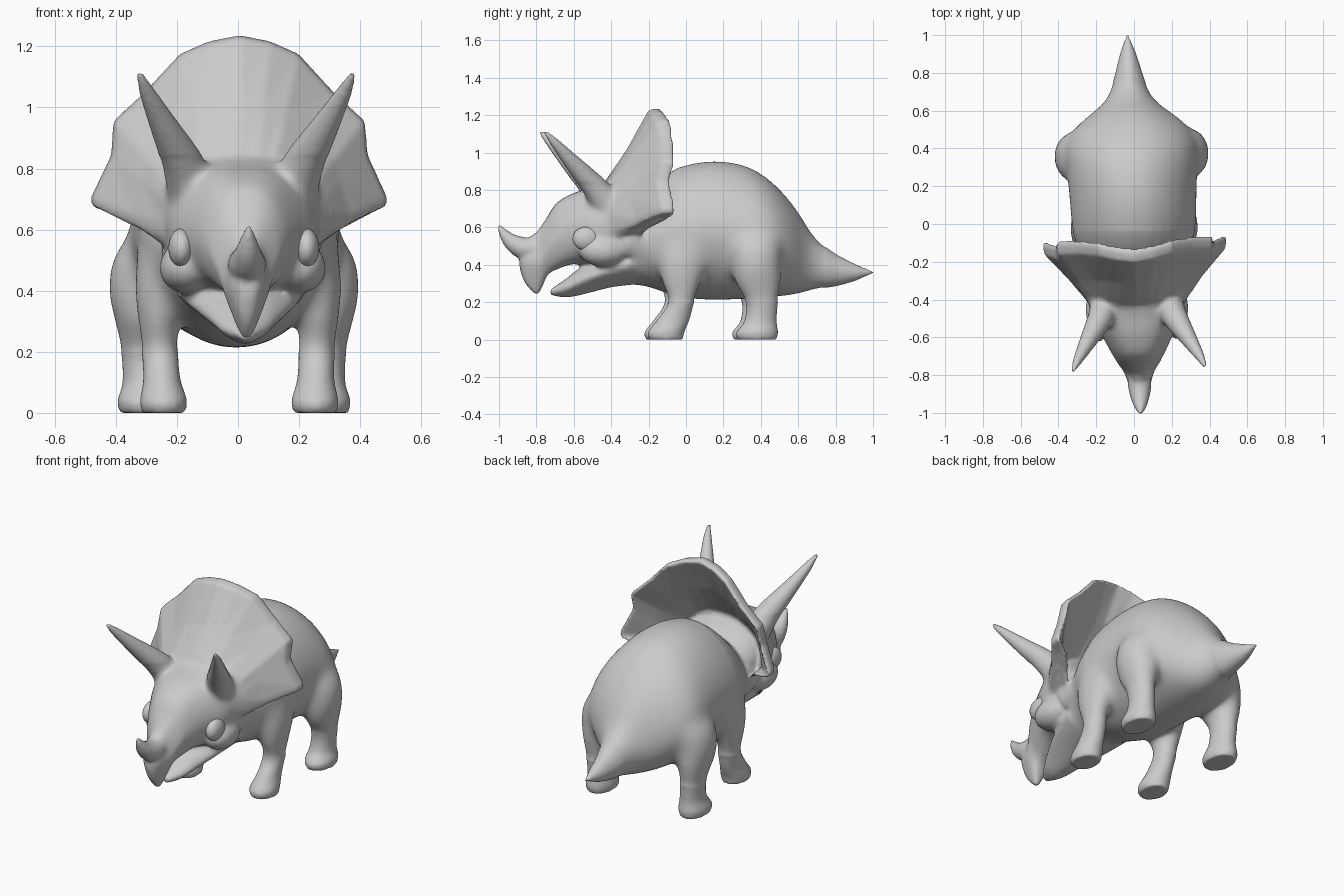
import bpy, bmesh, math
from mathutils import Matrix, Vector

if "Cube" in bpy.data.objects:
    bpy.data.objects.remove(bpy.data.objects["Cube"])

SKIN = bpy.data.materials.new("clay grey")
SKIN.diffuse_color = (0.6, 0.6, 0.6, 1)
SKIN.use_nodes = True
SKIN.node_tree.nodes["Principled BSDF"].inputs["Base Color"].default_value = SKIN.diffuse_color
TURN = Matrix.Rotation(math.radians(2), 4, 'Z')   # whole animal is turned slightly
N = 32


def spline(rows, steps=5):
    """Catmull-Rom interpolation of parameter rows."""
    out = []
    for i in range(len(rows) - 1):
        p = [rows[max(i - 1, 0)], rows[i], rows[i + 1], rows[min(i + 2, len(rows) - 1)]]
        for s in range(steps):
            t = s / steps
            out.append([0.5 * (2 * b + (c - a) * t + (2 * a - 5 * b + 4 * c - d) * t * t
                               + (3 * b - a - 3 * c + d) * t ** 3)
                        for a, b, c, d in zip(*p)])
    return out + [list(rows[-1])]


def skin(bm, rings):
    """Bridge closed rings and cap both ends."""
    vs = [[bm.verts.new(p) for p in r] for r in rings]
    n = len(vs[0])
    new = []
    for a, b in zip(vs, vs[1:]):
        for i in range(n):
            j = (i + 1) % n
            new.append(bm.faces.new((a[i], a[j], b[j], b[i])))
    new.append(bm.faces.new(vs[0][::-1]))
    new.append(bm.faces.new(vs[-1]))
    bmesh.ops.recalc_face_normals(bm, faces=new)


def trunk(bm, rows, power=1.0, ridge=0.0):
    """Loft along y; rows are (y, top, bottom, half width, pinch of underside)."""
    rings = []
    for y, top, bot, w, pinch in spline(rows):
        ring = []
        for k in range(N):
            a = math.tau * (k + .5) / N
            c, s = math.cos(a), math.sin(a)
            x = w * math.copysign(abs(c) ** power, c) * (1 - pinch * max(0, -s) - ridge * max(0, s))
            ring.append((x, y, (top + bot) / 2 + (top - bot) / 2 * s))
        rings.append(ring)
    skin(bm, rings)


def limb(bm, rows, side):
    """Loft upward; rows are (x, y, z, radius x, radius y)."""
    skin(bm, [[(side * (x + rx * math.cos(math.tau * k / N)),
                y + ry * math.sin(math.tau * k / N), z) for k in range(N)]
              for x, y, z, rx, ry in spline(rows)])


def blob(bm, loc, radii):
    m = Matrix.Translation(loc) @ Matrix.Diagonal((*radii, 1))
    bmesh.ops.create_uvsphere(bm, u_segments=28, v_segments=16, radius=1, matrix=m)


def horn(bm, rows):
    """Tapered tube; rows are (x, y, z, radius)."""
    rows = spline(rows)
    pts = [Vector(r[:3]) for r in rows]
    rings = []
    for i, p in enumerate(pts):
        d = pts[min(i + 1, len(pts) - 1)] - pts[max(i - 1, 0)]
        u = d.cross(Vector((1, 0, 0))).normalized()
        v = d.cross(u).normalized()
        rings.append([p + rows[i][3] * (u * math.cos(math.tau * k / 20)
                                        + v * math.sin(math.tau * k / 20)) for k in range(20)])
    skin(bm, rings)


def finish(name, bm):
    me = bpy.data.meshes.new(name)
    bm.to_mesh(me)
    bm.free()
    me.transform(TURN)
    me.materials.append(SKIN)
    for p in me.polygons:
        p.use_smooth = True
    ob = bpy.data.objects.new(name, me)
    bpy.context.collection.objects.link(ob)
    return ob


bm = bmesh.new()
# torso and tail
trunk(bm, [(-.36, .66, .31, .19, 0), (-.2, .80, .28, .27, 0), (-.1, .885, .245, .31, 0),
           (0, .935, .22, .333, .1), (.15, .957, .21, .342, .1), (.3, .937, .215, .35, .1),
           (.4, .89, .22, .352, .1), (.48, .825, .228, .325, .1), (.55, .75, .235, .265, .1),
           (.61, .67, .245, .185, .05), (.66, .59, .258, .13, 0), (.72, .52, .273, .098, 0),
           (.8, .46, .285, .072, 0), (.9, .408, .312, .044, 0), (.97, .378, .342, .018, 0),
           (1.008, .364, .354, .005, 0)], 1, .12)
# upper head with hooked beak
trunk(bm, [(-.89, .47, .38, .03, .2), (-.86, .53, .30, .055, .4), (-.80, .575, .24, .075, .6),
           (-.77, .615, .28, .09, .5), (-.74, .66, .345, .11, .3), (-.69, .735, .375, .14, .15),
           (-.60, .785, .405, .185, .05), (-.5, .815, .40, .235, 0), (-.4, .835, .42, .255, 0),
           (-.3, .74, .48, .24, 0), (-.18, .68, .5, .2, 0)], .7, .1)
# lower jaw
trunk(bm, [(-.725, .27, .238, .025, .3), (-.65, .32, .226, .08, .4), (-.58, .375, .235, .115, .4),
           (-.5, .42, .255, .155, .4), (-.4, .47, .28, .195, .3), (-.28, .52, .295, .22, .2)])
# nose horn
horn(bm, [(0, -.77, .49, .06), (0, -.86, .487, .062), (0, -.93, .52, .046),
          (0, -.975, .568, .027), (0, -1.003, .612, .008)])
for s in (-1, 1):
    # front and rear legs
    limb(bm, [(.248, -.115, 0, .07, .09), (.248, -.115, .04, .077, .098),
              (.252, -.075, .11, .061, .086), (.257, -.035, .2, .06, .07),
              (.262, -.035, .3, .068, .105), (.25, -.02, .42, .09, .14),
              (.215, 0, .55, .105, .155), (.16, 0, .66, .08, .11)], s)
    limb(bm, [(.30, .37, 0, .074, .105), (.30, .37, .04, .082, .112),
              (.298, .388, .1, .067, .087), (.303, .395, .2, .066, .087),
              (.305, .375, .3, .087, .125), (.295, .365, .4, .118, .135),
              (.27, .365, .52, .122, .14), (.2, .37, .64, .09, .11)], s)
    # cheek, neck filling and brow horn
    blob(bm, (s * .185, -.45, .475), (.09, .13, .085))
    blob(bm, (s * .185, -.28, .53), (.075, .14, .1))
    horn(bm, [(s * .165, -.43, .73, .085), (s * .205, -.51, .83, .066), (s * .27, -.62, .95, .044),
              (s * .325, -.715, 1.055, .025), (s * .35, -.768, 1.113, .01)])
# frill: stations of (rim point, base point) from crown to cheek
half = [((0, -.165, 1.228), (0, -.42, .81)), ((.10, -.15, 1.208), (.05, -.42, .81)),
        ((.192, -.125, 1.168), (.10, -.42, .80)), ((.305, -.11, 1.045), (.16, -.42, .77)),
        ((.407, -.11, .95), (.21, -.42, .72)), ((.415, -.135, .84), (.23, -.42, .67)),
        ((.48, -.11, .70), (.23, -.41, .60)), ((.475, -.11, .672), (.23, -.4, .56)),
        ((.41, -.13, .655), (.22, -.39, .53)), ((.31, -.22, .615), (.2, -.36, .50))]
flip = lambda p: (-p[0], p[1], p[2])
stations = [(flip(a), flip(b)) for a, b in half[:0:-1]] + half
rings = []
for rim, base in stations:
    r, b = Vector(rim), Vector(base)
    back = Vector((0, .036, 0))
    mid = b.lerp(r, .5) + Vector((0, .012, 0))
    rings.append([b - back, mid - back, r - back,
                  r + (r - b).normalized() * .012, r + back, mid + back, b + back])
skin(bm, rings)

# fuse everything into one smooth hide
body = finish("body_head_and_frill", bm)
mod = body.modifiers.new("fuse", 'REMESH')
mod.mode = 'VOXEL'
mod.voxel_size = .01
mod = body.modifiers.new("soften", 'SMOOTH')
mod.factor = .5
mod.iterations = 6
bpy.context.view_layer.update()
fused = bpy.data.meshes.new_from_object(body.evaluated_get(bpy.context.evaluated_depsgraph_get()))
body.modifiers.clear()
body.data = fused
# extra blending where legs meet the torso and where face parts meet the skull
bm = bmesh.new()
bm.from_mesh(fused)
torso = [v for v in bm.verts if v.co.z > .2 and -.3 < v.co.y < .75
         and (v.co.y > -.03 or v.co.z < .55)]
face = [v for v in bm.verts if -.72 < v.co.y < -.36 and .36 < v.co.z < .84]
for verts, count in ((torso, 60), (face, 15)):
    for _ in range(count):
        bmesh.ops.smooth_vert(bm, verts=verts, factor=.5, use_axis_x=True,
                              use_axis_y=True, use_axis_z=True)
bm.to_mesh(fused)
bm.free()
fused.transform(Matrix.Translation((0, 0, -min(v.co.z for v in fused.vertices))))
if not fused.materials:
    fused.materials.append(SKIN)
for p in fused.polygons:
    p.use_smooth = True

# eyes
for s, side in ((-1, "left"), (1, "right")):
    bm = bmesh.new()
    blob(bm, (s * .205, -.54, .54), (.042, .074, .064))
    finish("eye_" + side, bm)
